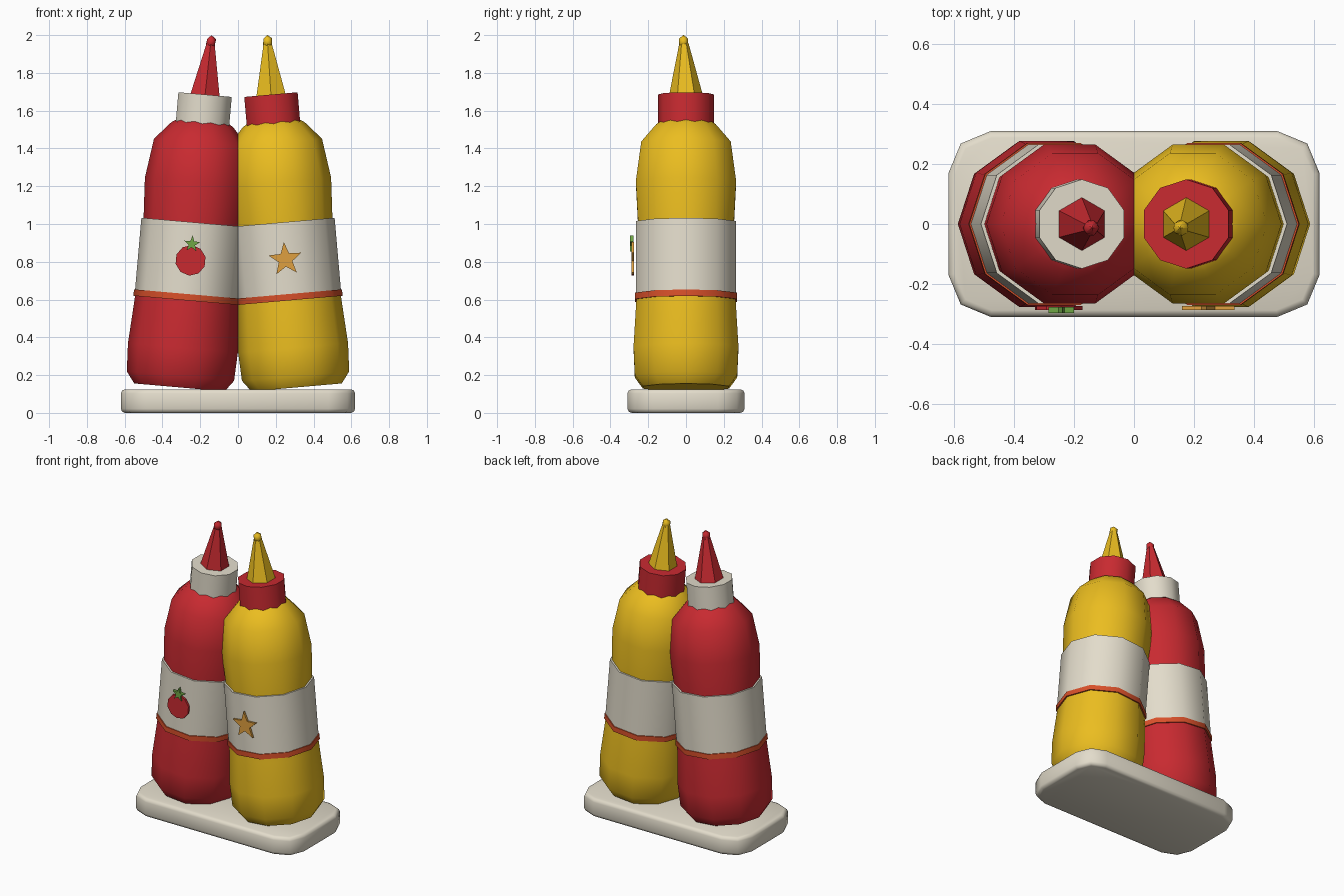
import bpy, bmesh, math
from mathutils import Matrix

if "Cube" in bpy.data.objects:
    bpy.data.objects.remove(bpy.data.objects["Cube"])


def material(name, rgb):
    m = bpy.data.materials.new(name)
    m.diffuse_color = (*rgb, 1)
    m.use_nodes = True
    m.node_tree.nodes["Principled BSDF"].inputs["Base Color"].default_value = m.diffuse_color
    return m


RED = material("red", (0.58, 0.023, 0.03))
YELLOW = material("yellow", (0.83, 0.51, 0.014))
CREAM = material("cream", (0.77, 0.72, 0.60))
ORANGE = material("orange", (0.69, 0.08, 0.023))
GOLD = material("gold", (0.74, 0.35, 0.05))
GREEN = material("green", (0.16, 0.39, 0.06))


def finish(name, bm, mat, frame=Matrix(), angle=40):
    bmesh.ops.recalc_face_normals(bm, faces=bm.faces)
    me = bpy.data.meshes.new(name)
    bm.to_mesh(me)
    bm.free()
    me.materials.append(mat)
    ob = bpy.data.objects.new(name, me)
    bpy.context.collection.objects.link(ob)
    ob.matrix_world = frame
    bpy.ops.object.select_all(action='DESELECT')
    ob.select_set(True)
    bpy.context.view_layer.objects.active = ob
    bpy.ops.object.shade_smooth_by_angle(angle=math.radians(angle))
    return ob


def loft(name, loops, mat, frame, angle=40):
    """Skin a stack of equal-length point loops and cap both ends."""
    bm = bmesh.new()
    rings = [[bm.verts.new(p) for p in loop] for loop in loops]
    n = len(rings[0])
    for a, b in zip(rings, rings[1:]):
        for i in range(n):
            j = (i + 1) % n
            bm.faces.new((a[i], a[j], b[j], b[i]))
    bm.faces.new(rings[0])
    bm.faces.new(rings[-1])
    return finish(name, bm, mat, frame, angle)


def lathe(name, profile, mat, frame, sides=10, phase=0.0, lean=(0, 0)):
    """Profile of (radius, height); the last ring is shifted by lean."""
    loops = []
    for k, (r, z) in enumerate(profile):
        dx, dy = lean if k == len(profile) - 1 else (0, 0)
        angs = [math.radians(phase) + math.tau * i / sides for i in range(sides)]
        loops.append([(dx + r * math.cos(a), dy + r * math.sin(a), z) for a in angs])
    return loft(name, loops, mat, frame)


def badge(name, radii, count, z, y0, y1, mat, frame):
    """Flat plate facing the front; radii alternate around the outline."""
    pts = []
    for i in range(count):
        a = math.pi / 2 + math.tau * i / count
        r = radii[i % len(radii)]
        pts.append((r * math.cos(a), z + r * math.sin(a)))
    loft(name, [[(x, y, h) for x, h in pts] for y in (y0, y1)], mat, frame, 30)


BODY = [(0.24, 0), (0.285, 0.06), (0.292, 0.21), (0.278, 0.43), (0.265, 0.67),
        (0.267, 0.87), (0.279, 1.09), (0.249, 1.30), (0.165, 1.395), (0.12, 1.425)]


def bottle(tag, side, body_mat, cap_mat):
    frame = Matrix.Translation((side * 0.31, 0, 0.135)) @ Matrix.Rotation(
        math.radians(-5 * side), 4, 'Y')
    lathe(tag + "_bottle_body", BODY, body_mat, frame)
    # label wrap and the stripe below it
    lathe(tag + "_label", [(0.279, 0.495), (0.279, 0.877)], CREAM, frame)
    lathe(tag + "_stripe", [(0.285, 0.462), (0.285, 0.496)], ORANGE, frame)
    # screw cap and nozzle
    lathe(tag + "_cap", [(0.149, 1.37), (0.149, 1.556)], cap_mat, frame, 10, 18)
    lathe(tag + "_nozzle", [(0.09, 1.55), (0.024, 1.83)], body_mat, frame, 6, 90,
          (0.006, -0.011))
    # rounded nozzle tip
    bm = bmesh.new()
    bmesh.ops.create_icosphere(bm, subdivisions=1, radius=0.029)
    bmesh.ops.scale(bm, verts=bm.verts, vec=(1, 1, 1.25))
    bmesh.ops.translate(bm, verts=bm.verts, vec=(0.007, -0.013, 1.836))
    finish(tag + "_nozzle_tip", bm, body_mat, frame)
    return frame


# bottles leaning against each other
left = bottle("left", -1, RED, CREAM)
right = bottle("right", 1, YELLOW, RED)

# label emblems
badge("tomato_emblem", (0.081,), 10, 0.675, -0.288, -0.274, RED, left)
badge("tomato_leaf", (0.045, 0.018), 10, 0.762, -0.297, -0.278, GREEN, left)
badge("star_emblem", (0.092, 0.038), 10, 0.68, -0.288, -0.274, GOLD, right)

# tray with rounded corners and softened edges
corners = []
for q, (sx, sy) in enumerate([(1, 1), (-1, 1), (-1, -1), (1, -1)]):
    for k in range(3):
        a = math.radians(90 * q + 45 * k)
        corners.append((sx * 0.48 + 0.14 * math.cos(a), sy * 0.17 + 0.14 * math.sin(a)))
tray = loft("tray", [[(x, y, z) for x, y in corners] for z in (0, 0.125)],
            CREAM, Matrix(), 60)
bev = tray.modifiers.new("soft_edges", 'BEVEL')
bev.width = 0.022
bev.segments = 2
bev.limit_method = 'ANGLE'
bev.angle_limit = math.radians(60)
for p in tray.data.polygons:
    p.use_smooth = True
for attr in [a for a in tray.data.attributes if a.name == "sharp_edge"]:
    tray.data.attributes.remove(attr)
